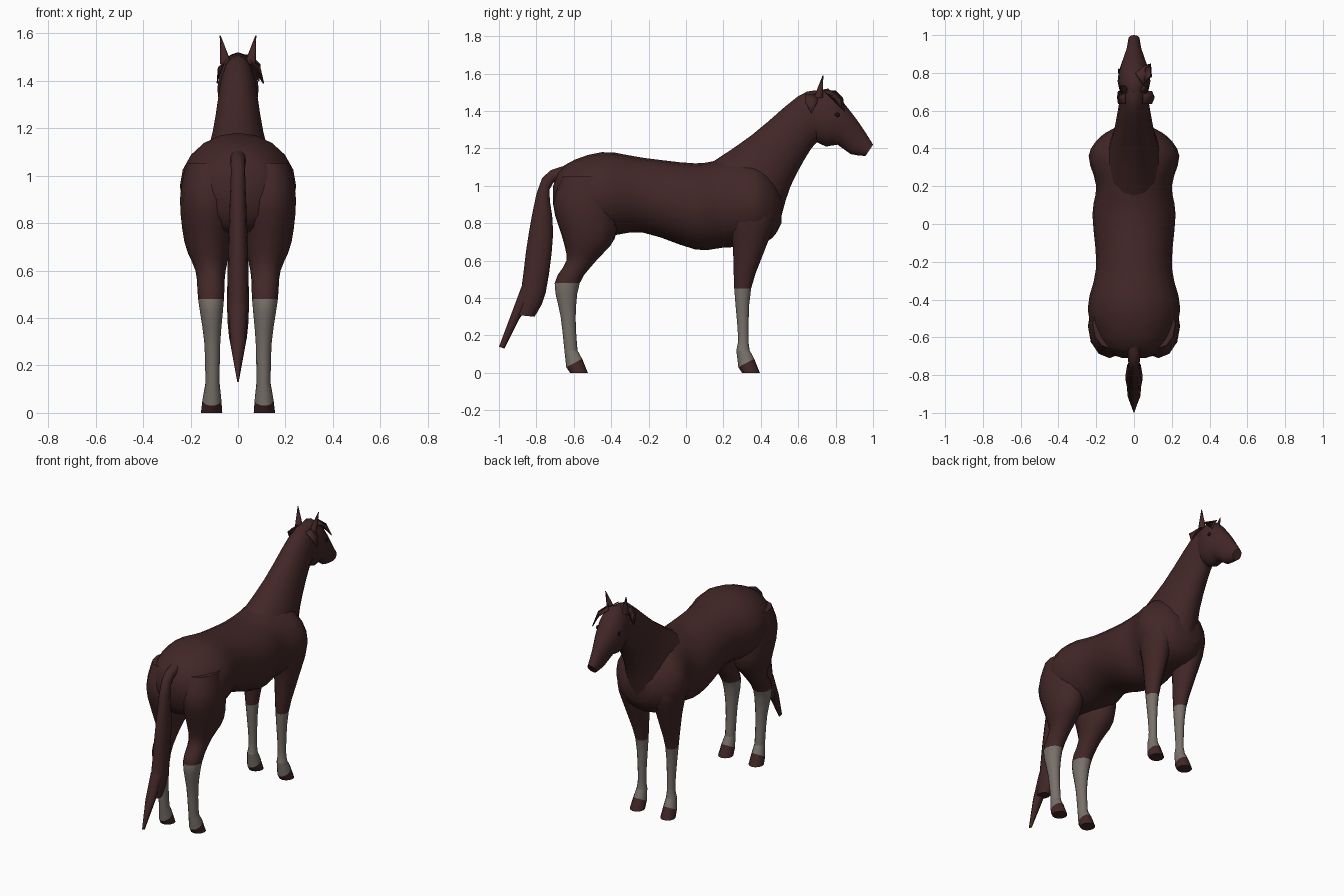
import bpy, bmesh, math
from mathutils import Vector

if "Cube" in bpy.data.objects:
    bpy.data.objects.remove(bpy.data.objects["Cube"])


def material(name, *rgb):
    mat = bpy.data.materials.new(name)
    mat.use_nodes = True
    mat.diffuse_color = (*rgb, 1)
    shader = next(node for node in mat.node_tree.nodes if node.type == "BSDF_PRINCIPLED")
    shader.inputs["Base Color"].default_value = (*rgb, 1)
    return mat


COAT = material("bay coat", 0.055, 0.02, 0.02)
SOCK = material("pale sock", 0.19, 0.165, 0.145)
EYE = material("dark eye", 0.01, 0.006, 0.006)


def finish(name, bm, *materials):
    """Turn a bmesh into a smooth-shaded object that keeps its sharp edges."""
    bmesh.ops.recalc_face_normals(bm, faces=bm.faces)
    mesh = bpy.data.meshes.new(name)
    bm.to_mesh(mesh)
    bm.free()
    for mat in materials:
        mesh.materials.append(mat)
    obj = bpy.data.objects.new(name, mesh)
    bpy.context.collection.objects.link(obj)
    bpy.ops.object.select_all(action="DESELECT")
    obj.select_set(True)
    bpy.context.view_layer.objects.active = obj
    bpy.ops.object.shade_smooth_by_angle(angle=math.radians(50))
    return obj


def flow(keys, steps=3):
    """Pass a smooth curve through the key rings and return the denser rings."""
    keys = [Vector(key) for key in keys]
    padded = [keys[0], *keys, keys[-1]]
    rings = []
    for before, start, end, after in zip(padded, padded[1:], padded[2:], padded[3:]):
        leave, arrive = (end - before) / 2, (after - start) / 2
        for step in range(steps):
            t = step / steps
            ease = t * t * (3 - 2 * t)
            rings.append(start.lerp(end, ease)
                         + leave * t * (1 - t) ** 2 - arrive * t * t * (1 - t))
    return rings + [keys[-1]]


def loft(name, rings, *materials, centre=None, sides=16, sock_line=None):
    """Skin oval rings, each given by two opposite (y, z) points and a half width."""
    bm = bmesh.new()
    loops = []
    for back, back_z, front, front_z, half in rings:
        x = centre(half) if centre else 0
        middle = Vector((x, (back + front) / 2, (back_z + front_z) / 2))
        reach = Vector((x, back, back_z)) - middle
        across = Vector((half, 0, 0))
        angles = [math.tau * i / sides for i in range(sides)]
        loops.append([bm.verts.new(middle + reach * math.cos(a) + across * math.sin(a))
                      for a in angles])
    for lower, upper in zip(loops, loops[1:]):
        for i in range(sides):
            face = bm.faces.new((lower[i - 1], lower[i], upper[i], upper[i - 1]))
            if sock_line and face.calc_center_median().z < sock_line:
                face.material_index = 1
    bm.faces.new(loops[0])
    bm.faces.new(loops[-1])
    return finish(name, bm, *materials)


# Barrel from rump to chest: y, back line, belly line, half width
barrel = flow([(-0.71, 1, 0.9, 0.06), (-0.65, 1.11, 0.77, 0.18), (-0.45, 1.18, 0.73, 0.245),
               (-0.23, 1.15, 0.75, 0.2), (0.05, 1.12, 0.66, 0.22), (0.2, 1.14, 0.67, 0.2),
               (0.36, 1.13, 0.68, 0.24), (0.46, 1.06, 0.72, 0.18), (0.51, 0.95, 0.8, 0.1)])
loft("body", [(y, top, y, belly, half) for y, top, belly, half in barrel], COAT, sides=20)

# Neck from withers to poll, then head from poll to muzzle
loft("neck", flow([(0.1, 1.1, 0.5, 0.8, 0.17), (0.35, 1.27, 0.56, 1, 0.115),
                   (0.6, 1.48, 0.67, 1.2, 0.08), (0.7, 1.51, 0.73, 1.25, 0.07)]), COAT)
loft("head", flow([(0.63, 1.48, 0.67, 1.25, 0.06), (0.76, 1.52, 0.75, 1.21, 0.087),
                   (0.87, 1.41, 0.81, 1.22, 0.07), (0.95, 1.3, 0.88, 1.17, 0.042),
                   (1, 1.22, 0.96, 1.16, 0.03)], steps=2), COAT)

# Leg stations: height, y, half depth
hind = [(1.05, -0.53, 0.13), (0.9, -0.54, 0.17), (0.72, -0.52, 0.14), (0.6, -0.56, 0.08),
        (0.48, -0.635, 0.067), (0.3, -0.63, 0.04), (0.12, -0.615, 0.035)]
fore = [(1, 0.34, 0.1), (0.85, 0.355, 0.13), (0.68, 0.34, 0.09), (0.45, 0.303, 0.045),
        (0.2, 0.306, 0.028), (0.12, 0.305, 0.036)]


def leg_ring(z, y, depth):
    # Slim joints are nearly round, heavy muscle is flatter
    return y - depth, z, y + depth, z, depth * (0.9 - 1.3 * depth)


def leg(name, stations, sock_line, side):
    def stance(half):
        return side * (0.1 + half / 4)

    rings = [leg_ring(*station) for station in flow(stations)]
    loft(name, rings, COAT, SOCK, centre=stance, sides=12, sock_line=sock_line)
    # Pastern and hoof continue forward from the fetlock
    y = stations[-1][1]
    coronet = (y - 0.025, 0.03, y + 0.06, 0.075, 0.04)
    sole = (y - 0.005, 0, y + 0.09, 0, 0.045)
    loft(name + "_pastern", [rings[-1], coronet], SOCK, centre=stance, sides=12)
    loft(name + "_hoof", [coronet, sole], COAT, centre=stance, sides=12)


for word, side in (("left", 1), ("right", -1)):
    leg(word + "_hind_leg", hind, 0.48, side)
    leg(word + "_front_leg", fore, 0.45, side)

    # Ear: a cone leaning outward and forward
    bm = bmesh.new()
    bmesh.ops.create_cone(bm, cap_ends=True, segments=8, radius1=0.025, radius2=0.002, depth=0.12)
    for vert in bm.verts:
        lean = vert.co.z / 5
        vert.co += Vector((side * (0.063 + lean), 0.72 + lean, 1.53))
    finish(word + "_ear", bm, COAT)

    # Eye: a flattened bead on the side of the head
    bm = bmesh.new()
    bmesh.ops.create_uvsphere(bm, u_segments=10, v_segments=6, radius=0.014)
    bmesh.ops.scale(bm, vec=(0.4, 1, 0.8), verts=bm.verts)
    bmesh.ops.translate(bm, vec=(0.08 * side, 0.81, 1.38), verts=bm.verts)
    finish(word + "_eye", bm, EYE)

# Tail: dock and full skirt, with a longer tip behind
loft("tail", flow([(-0.64, 1.11, -0.66, 1.04, 0.035), (-0.77, 1.04, -0.73, 0.98, 0.03),
                   (-0.84, 0.75, -0.71, 0.75, 0.04), (-0.88, 0.45, -0.75, 0.43, 0.046),
                   (-0.91, 0.31, -0.81, 0.3, 0.036)]), COAT, sides=12)
loft("tail_tip", [(-0.88, 0.46, -0.8, 0.42, 0.04), (-0.94, 0.3, -0.89, 0.29, 0.033),
                  (-1, 0.14, -0.97, 0.13, 0.004)], COAT, sides=8)


def strand(name, root, tip, spread):
    """A flat lock of hair that bulges outward and tapers to its tip."""
    root, tip, spread = Vector(root), Vector(tip), Vector(spread)
    bulge = root.lerp(tip, 0.5) + Vector((math.copysign(0.015, tip.x), 0, 0.015))
    bm = bmesh.new()
    outline = (root - spread, root + spread, bulge + spread, tip, bulge - spread)
    bm.faces.new([bm.verts.new(point) for point in outline])
    lock = finish(name, bm, COAT)
    lock.modifiers.new("thickness", "SOLIDIFY").thickness = 0.006


# Forelock and loose mane
strand("forelock", (0.03, 0.77, 1.51), (0.09, 0.85, 1.4), (0.02, -0.03, 0))
strand("left_mane_lock", (0.05, 0.67, 1.49), (0.11, 0.67, 1.39), (0, 0.035, 0))
strand("right_mane_lock", (-0.05, 0.67, 1.49), (-0.09, 0.67, 1.39), (0, 0.035, 0))
